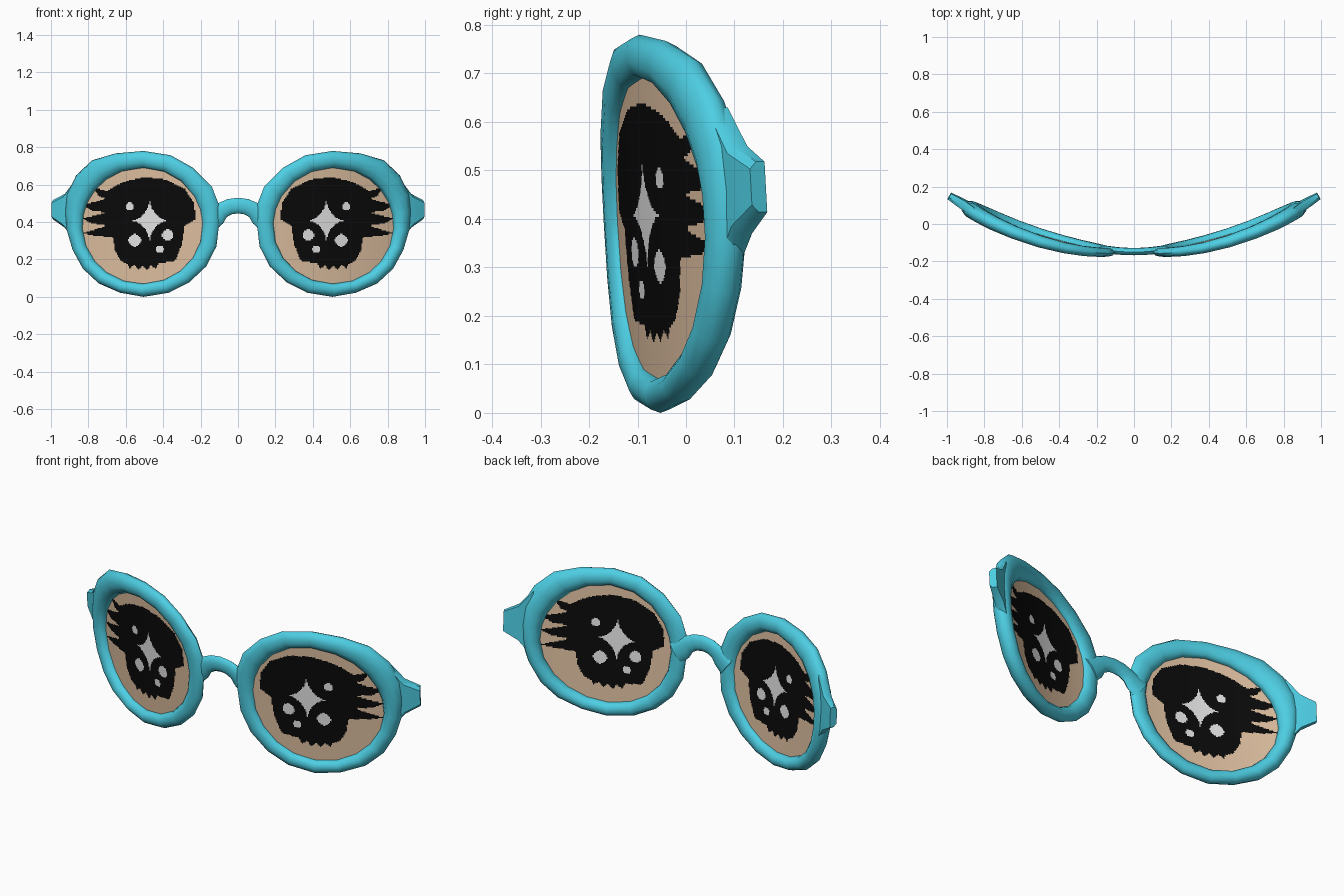
import bpy, bmesh, math
from mathutils import Vector

if "Cube" in bpy.data.objects:
    bpy.data.objects.remove(bpy.data.objects["Cube"])


def material(name, rgb):
    m = bpy.data.materials.new(name)
    m.diffuse_color = (*rgb, 1)
    m.use_nodes = True
    m.node_tree.nodes["Principled BSDF"].inputs["Base Color"].default_value = m.diffuse_color
    return m


TEAL = material("teal", (0.075, 0.62, 0.77))
BEIGE = material("beige", (0.74, 0.53, 0.355))
BLACK = material("black", (0.003, 0.003, 0.003))
WHITE = material("off_white", (0.8, 0.8, 0.8))


def surf(x, z, d=0.0):
    """Point on the wrapped, slightly tilted face of the glasses, d behind it."""
    n = Vector((-0.61 * x, 1, 0)).normalized()
    return Vector((x, -0.152 + 0.305 * x * x - 0.055 * (z - 0.39), z)) + n * d


def finish(name, bm, mats, mirror=False, angle=60):
    bmesh.ops.recalc_face_normals(bm, faces=bm.faces)
    me = bpy.data.meshes.new(name)
    bm.to_mesh(me)
    bm.free()
    for m in mats:
        me.materials.append(m)
    ob = bpy.data.objects.new(name, me)
    bpy.context.collection.objects.link(ob)
    bpy.ops.object.select_all(action='DESELECT')
    ob.select_set(True)
    bpy.context.view_layer.objects.active = ob
    bpy.ops.object.shade_smooth_by_angle(angle=math.radians(angle))
    if mirror:
        mod = ob.modifiers.new("mirror", 'MIRROR')
        mod.use_axis[0] = True
        mod.use_mirror_merge = False
    return ob


def loft(name, rings, closed, mirror=False, angle=60):
    bm = bmesh.new()
    vs = [[bm.verts.new(p) for p in r] for r in rings]
    n, k = len(vs), len(vs[0])
    for i in range(n if closed else n - 1):
        a, b = vs[i], vs[(i + 1) % n]
        for j in range(k):
            bm.faces.new((a[j], a[(j + 1) % k], b[(j + 1) % k], b[j]))
    if not closed:
        bm.faces.new(vs[0])
        bm.faces.new(vs[-1])
    return finish(name, bm, [TEAL], mirror, angle)


# Lens opening
CX, CZ, RX, RZ = 0.51, 0.38, 0.322, 0.31

# Rims: outer outline to the oval opening, with a rounded section
OUTER = [(.505, .78), (.655, .767), (.78, .73), (.865, .65), (.912, .553), (.92, .46),
         (.912, .36), (.88, .25), (.825, .147), (.745, .072), (.63, .022), (.505, 0),
         (.37, .022), (.26, .078), (.17, .163), (.115, .27), (.1, .4), (.103, .495),
         (.14, .59), (.24, .69), (.36, .757)]
rings = []
for ox, oz in OUTER:
    dx, dz = ox - CX, oz - CZ
    t = 1 / math.hypot(dx / RX, dz / RZ)
    ix, iz = CX + dx * t, CZ + dz * t
    mx, mz, hx, hz = (ox + ix) / 2, (oz + iz) / 2, (ox - ix) / 2, (oz - iz) / 2
    depth = 0.024 + 0.018 * (ox - 0.1) / 0.8
    rings.append([surf(mx + hx * math.cos(a), mz + hz * math.cos(a), depth * math.sin(a))
                  for a in (math.tau * j / 10 for j in range(10))])
loft("rims", rings, True, True)

# Hinge lugs: tapering block at the outer side of each rim
rings = []
for x, z0, z1, h, off in [(.865, .29, .63, .022, .004), (.925, .37, .55, .024, .006),
                          (.991, .414, .518, .018, .007)]:
    c = 0.015
    rings.append([surf(x, z, off + d) for z, d in
                  [(z0, -h + c), (z0 + c, -h), (z1 - c, -h), (z1, -h + c),
                   (z1, h), (z0, h)]])
loft("hinge_lugs", rings, False, True, 40)

# Bridge: arched tube flaring into the rims
half = [(.155, .405, .06), (.115, .435, .055), (.085, .463, .044), (.045, .482, .042)]
path = [(-x, z, r) for x, z, r in half] + [(0, .488, .042)] + half[::-1]
rings = []
for i, (x, z, r) in enumerate(path):
    p, q = path[max(i - 1, 0)], path[min(i + 1, len(path) - 1)]
    t = Vector((q[0] - p[0], q[1] - p[1])).normalized()
    rings.append([surf(x - t.y * r * math.cos(a), z + t.x * r * math.cos(a),
                       0.01 + 0.02 * math.sin(a))
                  for a in (math.tau * j / 10 for j in range(10))])
loft("bridge", rings, False)

# Eye drawing: black eye body with four lashes
SHAPES = [
    [(.225, .415), (.235, .50), (.285, .575), (.39, .628), (.5, .64), (.59, .622),
     (.655, .595), (.69, .56), (.72, .32), (.67, .32), (.655, .24), (.625, .19),
     (.59, .175), (.58, .15), (.555, .172), (.53, .145), (.51, .165), (.485, .145),
     (.465, .17), (.44, .15), (.425, .18), (.345, .19), (.33, .205), (.3, .28),
     (.285, .38), (.26, .395)],
    [(.65, .595), (.70, .565), (.775, .585), (.745, .54), (.68, .51)],
    [(.68, .535), (.75, .51), (.83, .495), (.78, .46), (.68, .45)],
    [(.68, .46), (.76, .435), (.835, .42), (.78, .392), (.68, .38)],
    [(.68, .385), (.76, .362), (.83, .342), (.76, .325), (.66, .32)],
]
DOTS = [(.58, .483, .022), (.376, .33, .03), (.552, .302, .034), (.418, .254, .02)]


def inside(poly, x, z):
    hit = False
    for (x0, z0), (x1, z1) in zip(poly, poly[1:] + poly[:1]):
        if (z0 > z) != (z1 > z) and x < x0 + (z - z0) * (x1 - x0) / (z1 - z0):
            hit = not hit
    return hit


def eye_colour(x, z):
    star = (abs(x - .472) / .1) ** .6 + (abs(z - .408) / .115) ** .6 < 1
    if star or any(math.hypot(x - a, z - b) < r for a, b, r in DOTS):
        return 2
    return 1 if any(inside(s, x, z) for s in SHAPES) else 0


# Lenses: curved sheet of small cells, coloured by the drawing rule
STEP = 0.006
bm = bmesh.new()
grid = {}


def corner(i, j):
    if (i, j) not in grid:
        grid[i, j] = bm.verts.new(surf(CX + i * STEP, CZ + j * STEP))
    return grid[i, j]


for i in range(-58, 58):
    for j in range(-56, 56):
        x, z = CX + (i + .5) * STEP, CZ + (j + .5) * STEP
        if math.hypot((x - CX) / (RX + .018), (z - CZ) / (RZ + .018)) < 1:
            f = bm.faces.new((corner(i, j), corner(i + 1, j),
                              corner(i + 1, j + 1), corner(i, j + 1)))
            f.material_index = eye_colour(x, z)
finish("lenses", bm, [BEIGE, BLACK, WHITE], True)
